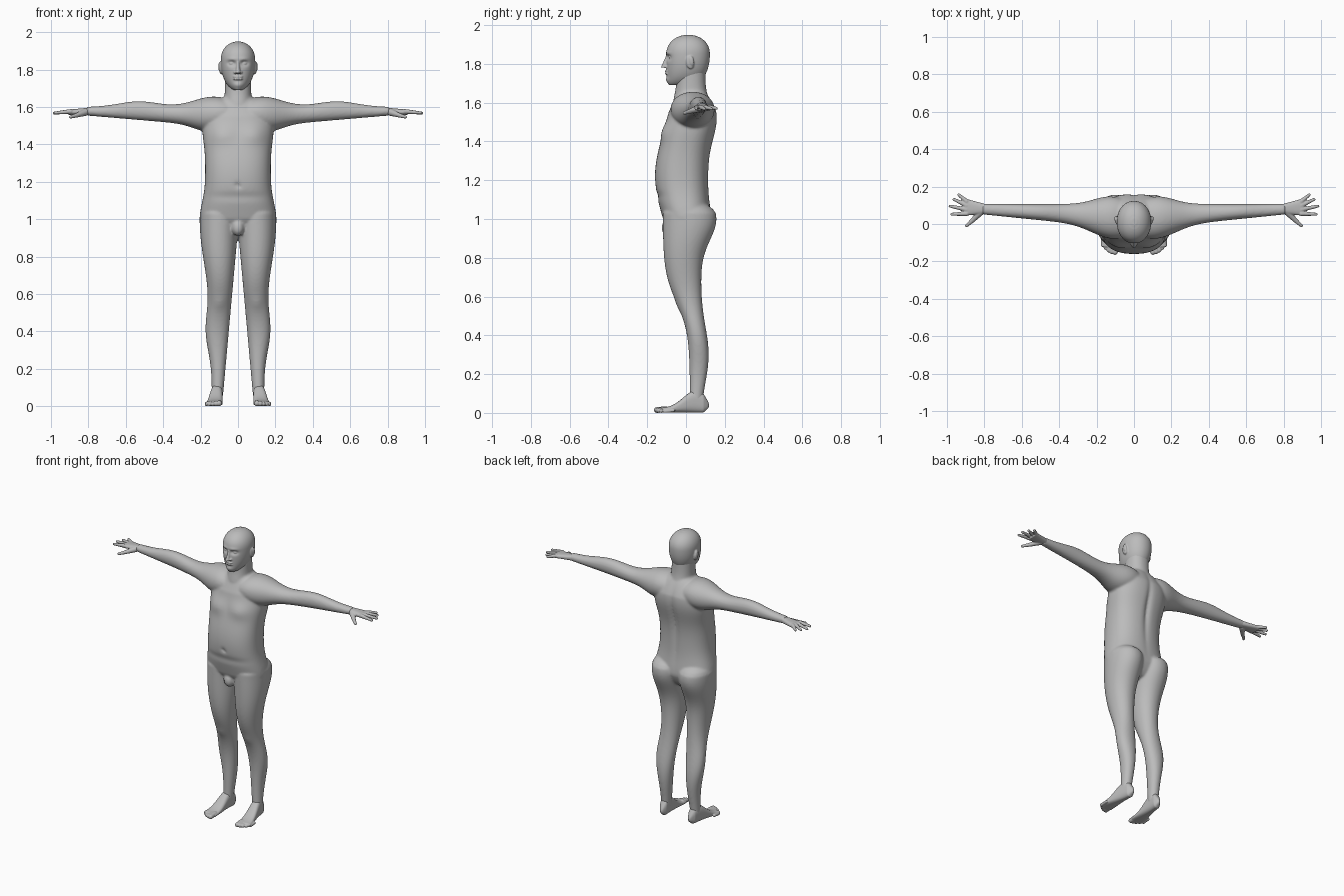
import bpy, bmesh, math
from mathutils import Vector, Matrix

if "Cube" in bpy.data.objects:
    bpy.data.objects.remove(bpy.data.objects["Cube"])

skin = bpy.data.materials.new("plain_grey")
skin.use_nodes = True
GREY = (.5, .5, .5, 1)
skin.diffuse_color = GREY
skin.node_tree.nodes["Principled BSDF"].inputs["Base Color"].default_value = GREY


def bump(value, centre, spread):
    """Soft swelling that is one at its centre and fades to nothing."""
    return math.exp(-((value - centre) / spread) ** 2)


def cap(distance, depth):
    """Rounded closing of a form, by the distance left to its end."""
    return math.sqrt(min(1, max(.01, distance / depth)))


def shrink(low, high, factor):
    """Scale a span about its middle."""
    middle, half = (low + high) / 2, (high - low) / 2 * factor
    return middle - half, middle + half


def loft(bm, axis, start, stop, section, power=2.2, side=1, steps=50, segments=72):
    """Skin rounded sections along an axis; section(t) gives the spans on the other two axes."""
    rings = []
    for step in range(steps + 1):
        t = start + (stop - start) * step / steps
        low_u, high_u, low_v, high_v = section(t)
        ring = []
        for k in range(segments):
            angle = math.tau * k / segments
            c, s = math.cos(angle), math.sin(angle)
            c = math.copysign(abs(c) ** (2 / power), c)
            s = math.copysign(abs(s) ** (2 / power), s)
            u = (low_u + high_u) / 2 + (high_u - low_u) / 2 * c
            v = (low_v + high_v) / 2 + (high_v - low_v) / 2 * s
            x, y, z = {"x": (t, u, v), "y": (u, t, v), "z": (u, v, t)}[axis]
            ring.append(bm.verts.new((x * side, y, z)))
        rings.append(ring)
    for lower, upper in zip(rings, rings[1:]):
        for k in range(segments):
            bm.faces.new((lower[k], lower[k - 1], upper[k - 1], upper[k]))
    bm.faces.new(rings[0])
    bm.faces.new(rings[-1])


def ball(bm, centre, size, side=1, tilt=0):
    x, y, z = centre
    matrix = (Matrix.Translation((x * side, y, z)) @ Matrix.Rotation(tilt, 4, "X")
              @ Matrix.Diagonal((*size, 1)))
    bmesh.ops.create_uvsphere(bm, u_segments=24, v_segments=16, radius=1, matrix=matrix)


def digit(bm, root, tip, root_radius, tip_radius, side):
    """Tapered, round-ended finger or toe."""
    root, tip = (Vector((p[0] * side, p[1], p[2])) for p in (root, tip))
    along = tip - root
    turn = along.to_track_quat("Z", "Y").to_matrix().to_4x4()
    bmesh.ops.create_cone(bm, cap_ends=True, segments=16, radius1=root_radius, radius2=tip_radius,
                          depth=along.length, matrix=Matrix.Translation((root + tip) / 2) @ turn)
    ball(bm, root, [root_radius] * 3)
    ball(bm, tip, [tip_radius] * 3)


def sculpt(bm, centre, radii, push):
    """Soft push of the surface in depth near a point, the same on both sides."""
    x, y, z = centre
    for vert in bm.verts:
        nearest = Vector((abs(vert.co.x) - x, vert.co.y - y, vert.co.z - z))
        vert.co.y += push * math.prod(bump(d, 0, r) for d, r in zip(nearest, radii))


def finish(bm, name, voxel, smoothing):
    """Fuse the overlapping forms into one smooth skin."""
    bmesh.ops.recalc_face_normals(bm, faces=bm.faces)
    mesh = bpy.data.meshes.new(name)
    bm.to_mesh(mesh)
    bm.free()
    mesh.materials.append(skin)
    part = bpy.data.objects.new(name, mesh)
    bpy.context.collection.objects.link(part)
    fuse = part.modifiers.new("fuse", "REMESH")
    fuse.mode, fuse.voxel_size, fuse.use_smooth_shade = "VOXEL", voxel, True
    soften = part.modifiers.new("soften", "SMOOTH")
    soften.factor, soften.iterations = .5, smoothing


def torso(z):
    closing = cap(1.68 - z, .13) * cap(z - .9, .1)
    width = .175 + .03 * bump(z, 1, .12) + .015 * bump(z, 1.48, .1)
    belly = -.06 - .1 * bump(z, 1.22, .3)
    back = .115 + .045 * bump(z, 1.52, .15) + .015 * bump(z, 1, .1)
    return (*shrink(-width, width, closing), *shrink(belly, back, math.sqrt(closing)))


def neck(z):
    width = .07 + .01 * bump(z, 1.58, .06)
    return -width, width, -.05 - .015 * bump(z, 1.6, .06), .1 + .03 * bump(z, 1.56, .08)


def arm(x):
    front = .1 * x - .03 - .06 * bump(x, .12, .15)
    back = .107 + .04 * bump(x, .13, .12)
    under = 1.485 + .085 * x - .03 * bump(x, .17, .1)
    over = 1.6 + .055 * bump(x, .13, .15) + .03 * bump(x, .53, .15)
    return front, back, under, over


def leg(z):
    closing = cap(1.12 - z, .08)
    inner = .09 * abs(1 - z) - .005
    outer = .14 + .065 * bump(z, 1, .35) + .03 * bump(z, .4, .15)
    front = -.05 - .07 * math.tanh((z - .57) / .16)
    back = .077 + .08 * bump(z, 1, .15) + .04 * bump(z, .3, .2)
    return (*shrink(inner, outer, closing), *shrink(front, back, closing))


def skull(z):
    above = z > 1.85
    height = abs(z - 1.85) / (.1 if above else .165)
    roundness = math.sqrt(max(.01, 1 - height ** 2.2))
    width = .092 * roundness
    face = roundness if above else roundness ** .1
    return -width, width, .012 - .113 * face, .012 + .111 * roundness


def nose(z):
    drop = (1.85 - z) / .07
    width = .008 + .009 * drop ** 2
    return -width, width, -.1 - .03 * drop, -.07


def palm(x):
    reach = x - .77
    return .058 - .1 * reach, .1 + .27 * reach, 1.557, 1.598 - .09 * reach


def foot(y):
    closing = cap(.12 - y, .03)
    instep = .025 + .09 * bump(y, .05, .09)
    return (*shrink(.082, .152 - .2 * y, closing), *shrink(.002, instep, closing))


# Body: torso, neck, arms and legs
body = bmesh.new()
loft(body, "z", .9, 1.675, torso, 2.4)
sculpt(body, (.085, -.1, 1.45), (.07, .06, .05), -.016)
sculpt(body, (0, -.16, 1.18), (.012, .03, .012), .014)
sculpt(body, (0, .15, 1.35), (.018, .06, .2), -.016)
sculpt(body, (0, -.15, 1.12), (.2, .06, .02), .006)
loft(body, "z", 1.56, 1.8, neck)
ball(body, (0, -.09, .955), (.034, .036, .045))
for side in (1, -1):
    loft(body, "x", .06, .81, arm, 2.1, side)
    loft(body, "z", .05, 1.115, leg, 2.1, side)
sculpt(body, (.1, -.06, .54), (.03, .03, .035), -.008)
finish(body, "body", .007, 6)

# Head: skull, face and ears
head = bmesh.new()
loft(head, "z", 1.69, 1.949, skull, 2.1)
sculpt(head, (.033, -.09, 1.833), (.02, .04, .013), .017)
sculpt(head, (.03, -.09, 1.855), (.03, .03, .01), -.005)
sculpt(head, (0, -.1, 1.717), (.025, .03, .014), -.008)
loft(head, "z", 1.85, 1.78, nose)
for lip in (1.762, 1.749):
    ball(head, (0, -.097, lip), (.027, .012, .006))
for side in (1, -1):
    ball(head, (.033, -.076, 1.832), (.015, .013, .011), side)
    ball(head, (.016, -.1, 1.785), (.008, .012, .008), side)
    ball(head, (.091, .02, 1.808), (.01, .021, .035), side, .2)
    ball(head, (.097, .028, 1.815), (.009, .013, .027), side, .2)
finish(head, "head", .004, 3)

# Hands with fanned fingers, feet with a curved row of toes
for side, label in ((1, "left"), (-1, "right")):
    hand = bmesh.new()
    loft(hand, "x", .77, .905, palm, 2.5, side)
    for i, length in enumerate((.08, .09, .075, .055)):
        fan = math.radians(14 * i - 2)
        root = Vector((.895, .055 + .022 * i, 1.576))
        tip = root + Vector((math.cos(fan), math.sin(fan), -.1)) * length
        digit(hand, root, tip, .0125, .008, side)
    knuckle = (.86, .022, 1.556)
    digit(hand, (.82, .064, 1.57), knuckle, .019, .0125, side)
    digit(hand, knuckle, (.895, -.009, 1.546), .0125, .0085, side)
    finish(hand, label + "_hand", .0035, 2)

    sole = bmesh.new()
    loft(sole, "y", -.122, .119, foot, 2.7, side)
    for i in range(5):
        radius = .015 - .0015 * i
        tip = Vector((.101 + .017 * i, .0025 * i * i - .15, radius))
        digit(sole, tip + Vector((0, .045, .004)), tip, radius, radius, side)
    finish(sole, label + "_foot", .0035, 2)
